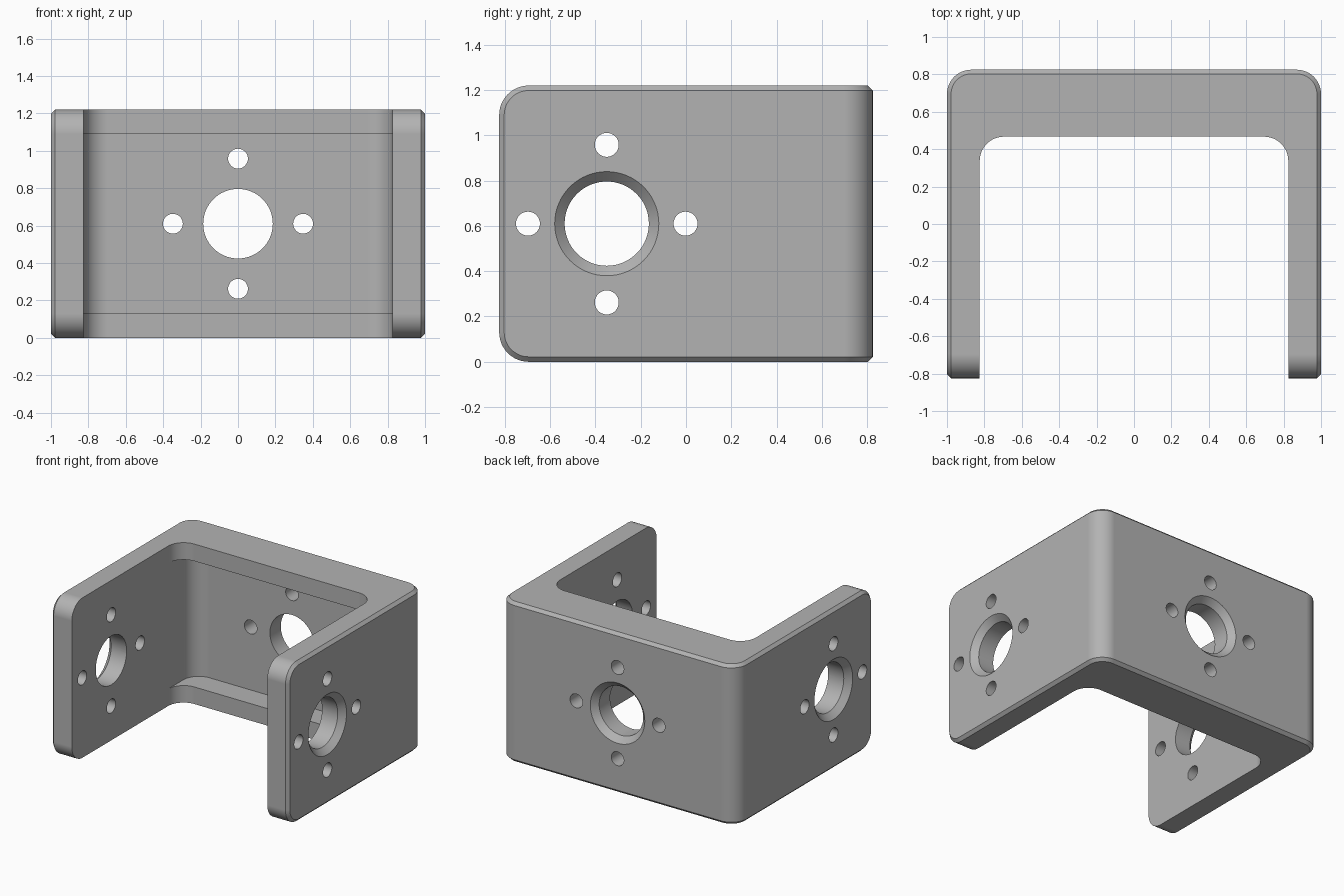
import bpy, bmesh, math
from mathutils import Matrix

cube = bpy.data.objects.get("Cube")
if cube:
    bpy.data.objects.remove(cube, do_unlink=True)

HALF_Y, HEIGHT, WALL, R, CHAMFER = 0.825, 1.22, 0.175, 0.13, 0.022
INNER_X = 1 - WALL
MID_Z = HEIGHT / 2

grey = bpy.data.materials.new("plain grey")
grey.use_nodes = True
colour = (0.45, 0.45, 0.45, 1)
grey.diffuse_color = colour
grey.node_tree.nodes["Principled BSDF"].inputs["Base Color"].default_value = colour


def finish(name, bm):
    bmesh.ops.recalc_face_normals(bm, faces=bm.faces)
    mesh = bpy.data.meshes.new(name)
    bm.to_mesh(mesh)
    bm.free()
    mesh.materials.append(grey)
    obj = bpy.data.objects.new(name, mesh)
    bpy.context.collection.objects.link(obj)
    return obj


def plan_prism(half_x, front, back, z0, z1, steps=12):
    """Rectangle with rounded back corners, extruded upwards."""
    pts = [(-half_x, front), (half_x, front)]
    for side, start in ((1, 0), (-1, math.pi / 2)):
        for i in range(steps + 1):
            a = start + math.pi / 2 * i / steps
            pts.append((side * (half_x - R) + R * math.cos(a), back - R + R * math.sin(a)))
    bm = bmesh.new()
    face = bm.faces.new([bm.verts.new((x, y, z0)) for x, y in pts])
    up = bmesh.ops.extrude_face_region(bm, geom=[face])["geom"]
    bmesh.ops.translate(bm, vec=(0, 0, z1 - z0),
                        verts=[v for v in up if isinstance(v, bmesh.types.BMVert)])
    bmesh.ops.recalc_face_normals(bm, faces=bm.faces)
    return bm


def lathe(bm, rings, matrix, sides=64):
    """Closed turned solid from (radius, height) rings."""
    loops = [[bm.verts.new(matrix @ Matrix.Rotation(math.tau * i / sides, 4, "Z")
                           @ Matrix.Translation((r, 0, h)).translation)
              for i in range(sides)] for r, h in rings]
    for a, b in zip(loops, loops[1:]):
        for i in range(sides):
            j = (i + 1) % sides
            bm.faces.new((a[i], a[j], b[j], b[i]))
    bm.faces.new(loops[0])
    bm.faces.new(loops[-1])


def hole_pattern(name, matrix, bore, start, end):
    """Countersunk centre bore with four screw holes around it."""
    bm = bmesh.new()
    lathe(bm, bore, matrix)
    for k in range(4):
        offset = Matrix.Rotation(k * math.pi / 2, 4, "Z") @ Matrix.Translation((0.348, 0, 0))
        lathe(bm, [(0.053, start), (0.053, end)], matrix @ offset, 32)
    return finish(name, bm)


# Outer block, with rounded free corners on the arms
bm = plan_prism(1, -HALF_Y, HALF_Y, 0, HEIGHT)
ends = [e for e in bm.edges if all(v.co.y < 0.01 - HALF_Y for v in e.verts)
        and abs(e.verts[0].co.z - e.verts[1].co.z) < 0.01]
bmesh.ops.bevel(bm, geom=ends, offset=R, segments=12, profile=0.5, affect="EDGES")

# Chamfer around the whole outer face
bm.normal_update()
rim = []
for e in bm.edges:
    mid = (e.verts[0].co + e.verts[1].co) / 2
    across_front = mid.y < -0.5 and abs(mid.x) < 0.99
    if e.calc_face_angle(0) > 1 and not across_front:
        rim.append(e)
bmesh.ops.bevel(bm, geom=rim, offset=CHAMFER, segments=1, affect="EDGES")
bracket = finish("bracket", bm)

# Cutters: the opening, the recess between the lips, and the holes
sink, bore = 0.28, 0.186
across = Matrix.Translation((0, -0.35, MID_Z)) @ Matrix.Rotation(math.pi / 2, 4, "Y")
rear = Matrix.Translation((0, 0, MID_Z)) @ Matrix.Rotation(-math.pi / 2, 4, "X")
cutters = [
    finish("opening_cutter", plan_prism(INNER_X, -1, 0.467, -0.2, HEIGHT + 0.2)),
    finish("recess_cutter", plan_prism(INNER_X, -0.9, HALF_Y - WALL, 0.13, HEIGHT - 0.13)),
    hole_pattern("arm_hole_cutter", across,
                 [(sink, -1.05), (bore, -0.956), (bore, 0.956), (sink, 1.05)], -1.2, 1.2),
    hole_pattern("back_hole_cutter", rear,
                 [(bore, 0.2), (bore, HALF_Y - 0.044), (sink, HALF_Y + 0.05)], 0.2, 1),
]
bpy.context.view_layer.objects.active = bracket
bracket.select_set(True)
for cutter in cutters:
    mod = bracket.modifiers.new(cutter.name, "BOOLEAN")
    mod.operation, mod.solver, mod.object = "DIFFERENCE", "EXACT", cutter
    bpy.ops.object.modifier_apply(modifier=mod.name)
    bpy.data.objects.remove(cutter, do_unlink=True)

# Smooth bends with crisp edges
bpy.ops.object.shade_smooth_by_angle(angle=math.radians(30))
normals = bracket.modifiers.new("even_normals", "WEIGHTED_NORMAL")
normals.keep_sharp = True
normals.weight = 100
